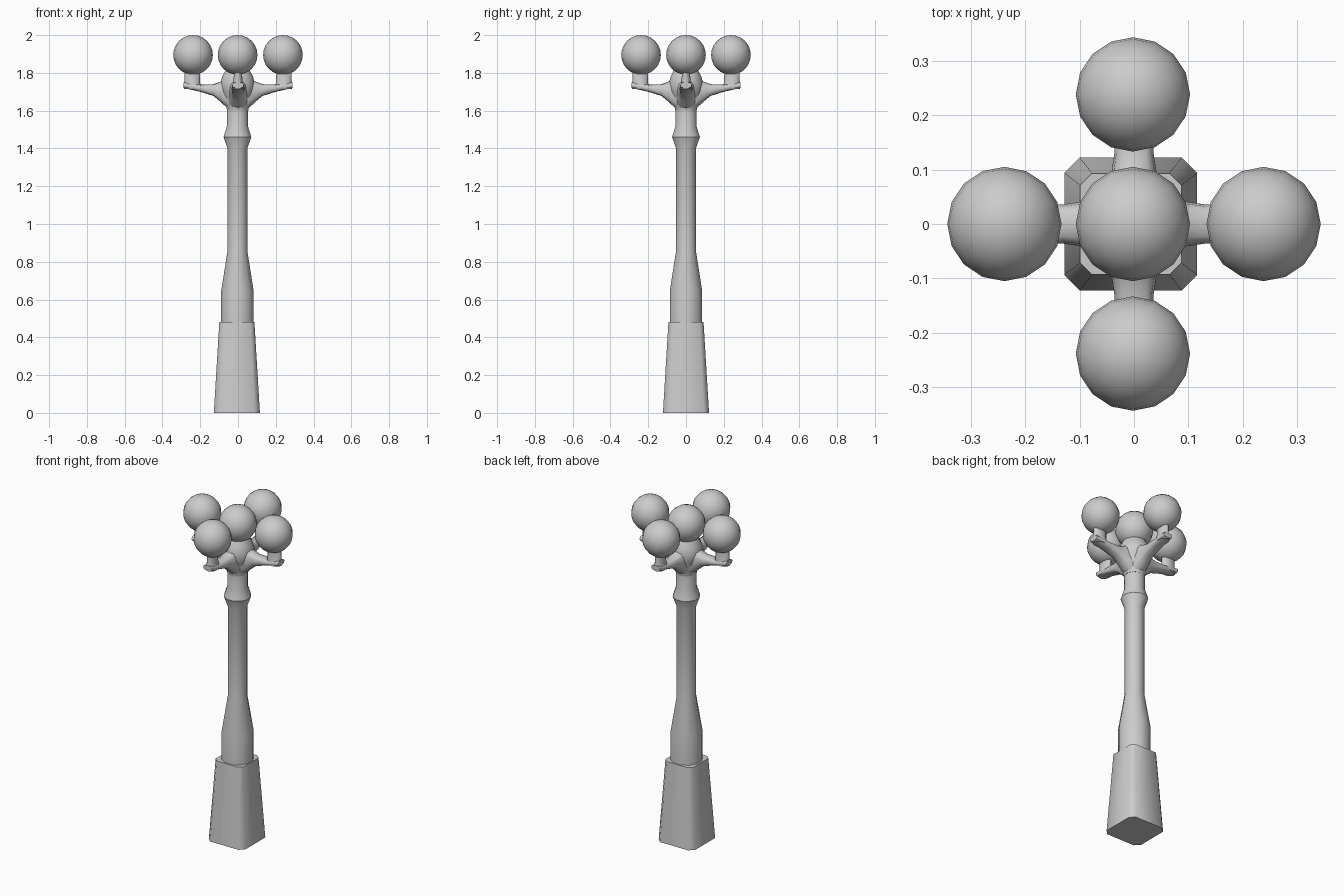
import bpy, bmesh, math
from mathutils import Matrix, Vector

if "Cube" in bpy.data.objects:
    bpy.data.objects.remove(bpy.data.objects["Cube"])


def loft(name, rings, angle=40, rots=(0,)):
    """Skin closed rings of points, cap both ends, repeat round z."""
    bm = bmesh.new()
    for rot in rots:
        m = Matrix.Rotation(rot, 4, 'Z')
        loops = [[bm.verts.new(m @ Vector(p)) for p in ring] for ring in rings]
        n = len(loops[0])
        for a, b in zip(loops, loops[1:]):
            for i in range(n):
                j = (i + 1) % n
                bm.faces.new((a[i], a[j], b[j], b[i]))
        bm.faces.new(loops[0][::-1])
        bm.faces.new(loops[-1])
    bmesh.ops.recalc_face_normals(bm, faces=bm.faces)
    me = bpy.data.meshes.new(name)
    bm.to_mesh(me)
    bm.free()
    ob = bpy.data.objects.new(name, me)
    bpy.context.collection.objects.link(ob)
    smooth(ob, angle)
    return ob


def smooth(ob, angle):
    bpy.ops.object.select_all(action='DESELECT')
    ob.select_set(True)
    bpy.context.view_layer.objects.active = ob
    bpy.ops.object.shade_smooth_by_angle(angle=math.radians(angle))


def circle(n, rx, ry, cx, z):
    return [(cx + rx * math.cos(2 * math.pi * (i + .5) / n),
             ry * math.sin(2 * math.pi * (i + .5) / n), z) for i in range(n)]


def chamfered_square(h, c, cx, z):
    k = h - c
    pts = [(h, -k), (h, k), (k, h), (-k, h), (-h, k), (-h, -k), (-k, -h), (k, -h)]
    return [(x + cx, y, z) for x, y in pts]


def arm_section(x, z0, z1, hy):
    # squarish superellipse in the yz plane
    pts = []
    for i in range(12):
        a = 2 * math.pi * i / 12
        c, s = math.cos(a), math.sin(a)
        pts.append((x, hy * math.copysign(abs(c) ** .7, c),
                    (z0 + z1) / 2 + (z1 - z0) / 2 * math.copysign(abs(s) ** .7, s)))
    return pts


# Tapered square pedestal
loft("pedestal", [chamfered_square(.122, .028, -.006, 0),
                  chamfered_square(.093, .022, -.006, .48)], 50)

# Turned post with collar
post = [(.089, .46), (.089, .645), (.054, .86), (.054, 1.40), (.076, 1.46),
        (.057, 1.52), (.057, 1.64)]
loft("post", [circle(12, r, r, -.003, z) for r, z in post], 35)

# Domed hub under the centre globe
hub = [(.057, 1.60), (.068, 1.65), (.088, 1.70), (.094, 1.74), (.083, 1.78), (.062, 1.82)]
loft("hub", [circle(16, r, r, -.002, z) for r, z in hub], 45)

# Four flared arms and their upright globe holders
quarter = [i * math.pi / 2 for i in range(4)]
arm = [(.01, 1.58, 1.79, .055), (.055, 1.612, 1.775, .05), (.09, 1.645, 1.755, .042),
       (.13, 1.678, 1.74, .036), (.2, 1.70, 1.738, .034), (.288, 1.72, 1.75, .03)]
loft("arms", [arm_section(*s) for s in arm], 50, quarter)
stem = [(.044, .032, 1.715), (.046, .03, 1.735), (.042, .024, 1.76), (.043, .022, 1.82)]
loft("globe_holders", [circle(12, rx, ry, .243, z) for rx, ry, z in stem], 45, quarter)

# Five globes
spots = [("centre", -.002, 0), ("right", .238, 0), ("left", -.238, 0),
         ("back", -.002, .238), ("front", -.002, -.238)]
for side, x, y in spots:
    bpy.ops.mesh.primitive_uv_sphere_add(segments=16, ring_count=12, radius=.105,
                                         location=(x, y, 1.895))
    ob = bpy.context.object
    ob.name = side + "_globe"
    smooth(ob, 60)
